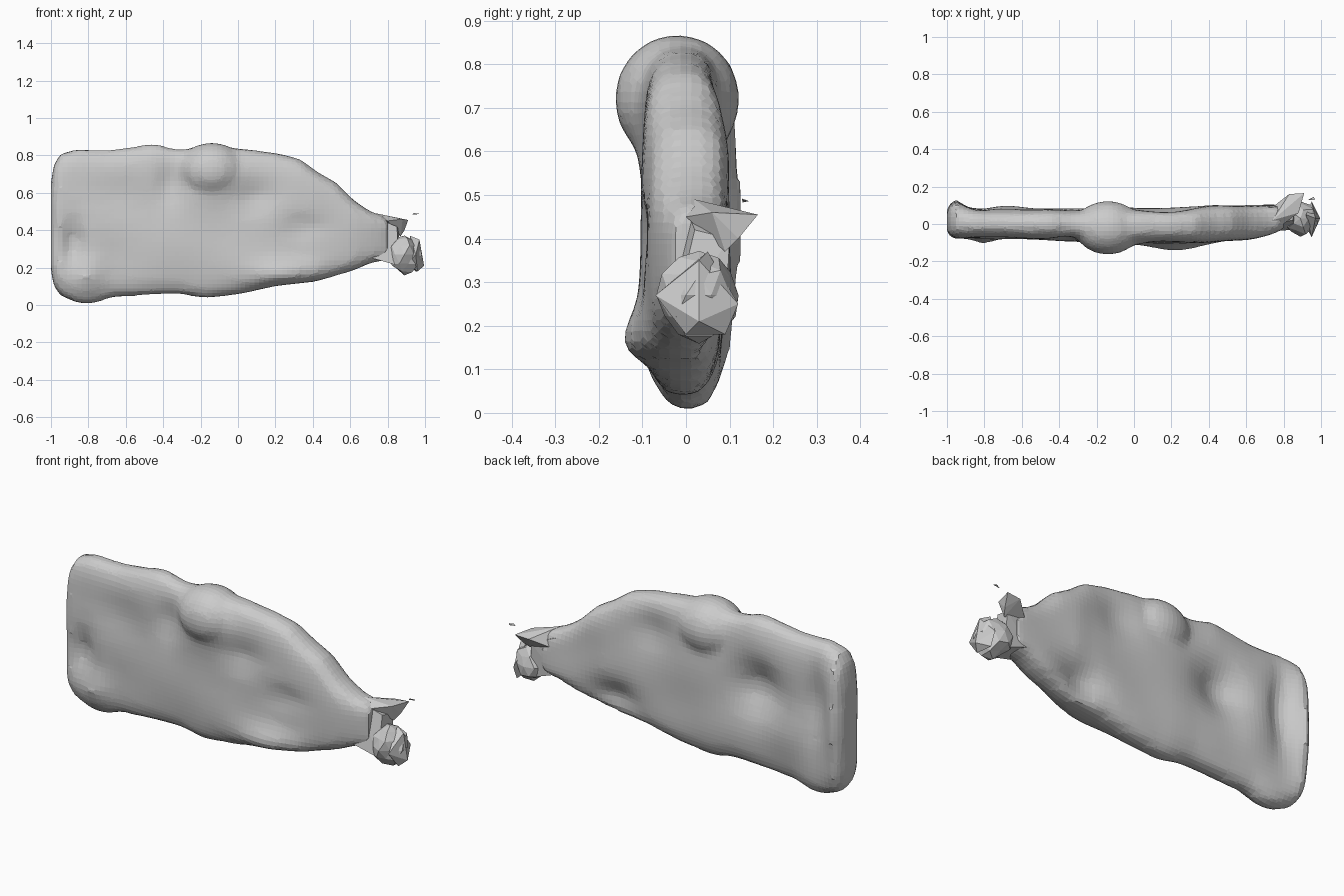
import bpy, bmesh, math, random
from mathutils import Vector

random.seed(4)


def finish(name, bm):
    bmesh.ops.recalc_face_normals(bm, faces=bm.faces)
    me = bpy.data.meshes.new(name)
    bm.to_mesh(me)
    bm.free()
    ob = bpy.data.objects.new(name, me)
    bpy.context.collection.objects.link(ob)
    return ob


# Body outline stations: x, bottom z, top z, front y, back y
STATIONS = [
    (-1.0, 0.18, 0.66, -0.05, 0.06), (-0.985, 0.10, 0.75, -0.07, 0.085),
    (-0.95, 0.05, 0.81, -0.08, 0.10), (-0.87, 0.012, 0.835, -0.08, 0.09),
    (-0.79, 0.0, 0.83, -0.08, 0.085), (-0.68, 0.04, 0.83, -0.08, 0.085),
    (-0.45, 0.055, 0.865, -0.085, 0.085), (-0.32, 0.06, 0.83, -0.09, 0.08),
    (-0.18, 0.035, 0.85, -0.10, 0.085), (0.0, 0.055, 0.84, -0.105, 0.085),
    (0.2, 0.10, 0.815, -0.105, 0.085), (0.33, 0.115, 0.785, -0.10, 0.09),
    (0.42, 0.125, 0.715, -0.10, 0.10), (0.52, 0.155, 0.66, -0.09, 0.10),
    (0.62, 0.185, 0.56, -0.08, 0.10), (0.71, 0.225, 0.50, -0.06, 0.10),
    (0.80, 0.24, 0.47, -0.03, 0.10),
]
# Dents and swellings: side, x, z, spread x, spread z, depth
BUMPS = [
    (-1, 0.25, 0.14, 0.17, 0.08, 0.08), (-1, -0.88, 0.33, 0.05, 0.11, -0.05),
    (-1, -0.80, 0.15, 0.07, 0.08, 0.03), (-1, -0.36, 0.65, 0.07, 0.10, -0.035),
    (-1, 0.10, 0.58, 0.12, 0.08, -0.03), (-1, 0.35, 0.42, 0.12, 0.05, -0.02),
    (-1, -0.10, 0.70, 0.14, 0.09, 0.03), (-1, -0.65, 0.60, 0.15, 0.12, -0.015),
    (1, -0.48, 0.50, 0.13, 0.13, -0.08), (1, -0.66, 0.30, 0.10, 0.12, 0.01),
    (1, -0.96, 0.45, 0.05, 0.35, 0.03), (1, -0.83, 0.50, 0.05, 0.20, -0.04),
    (1, 0.38, 0.22, 0.12, 0.08, -0.06), (1, 0.15, 0.65, 0.12, 0.10, -0.03),
]


def station(x):
    for a, b in zip(STATIONS, STATIONS[1:]):
        if x <= b[0]:
            f = (x - a[0]) / (b[0] - a[0])
            return [p + (q - p) * f for p, q in zip(a, b)]
    return STATIONS[-1]


def surface_point(s, t, side):
    x, z0, z1, yf, yb = s
    z = (z0 + z1) / 2 + t * (z1 - z0) / 2
    w = max(0.0, 1 - abs(t) ** 5.5) ** 0.4
    push = sum(d * math.exp(-((x - bx) / sx) ** 2 - ((z - bz) / sz) ** 2)
               for sd, bx, bz, sx, sz, d in BUMPS if sd == side)
    push += 0.005 * math.sin(9 * x + 5 * z) * math.sin(13 * z - 4 * x + side)
    mid = (yf + yb) / 2
    half = (yb - yf) / 2 + push
    return Vector((x, mid + side * half * w, z))


# Flattened sack body, lofted through the stations
bm = bmesh.new()
N = 18
xs = sorted({-1.0, -0.993, -0.985, -0.968} | {-0.95 + 1.75 * i / 38 for i in range(39)})
rings = []
for x in xs:
    s = station(x)
    ts = [math.sin(math.pi * (i / N - 0.5)) for i in range(N + 1)]
    pts = [surface_point(s, t, -1) for t in ts]
    pts += [surface_point(s, t, 1) for t in reversed(ts[1:-1])]
    rings.append([bm.verts.new(p) for p in pts])
for a, b in zip(rings, rings[1:]):
    for i in range(len(a)):
        j = (i + 1) % len(a)
        bm.faces.new((a[i], a[j], b[j], b[i]))
bm.faces.new(rings[0])
bm.faces.new(rings[-1])
body = finish("sack_body", bm)


def lump(name, centre, radii, detail, jitter):
    bm = bmesh.new()
    bmesh.ops.create_icosphere(bm, subdivisions=detail, radius=1)
    for v in bm.verts:
        k = 1 + random.uniform(-jitter, jitter)
        v.co = Vector(centre) + Vector(c * r * k for c, r in zip(v.co, radii))
    return finish(name, bm)


def shard(name, points):
    bm = bmesh.new()
    for p in points:
        bm.verts.new(p)
    bmesh.ops.convex_hull(bm, input=bm.verts)
    return finish(name, bm)


# Rounded knob swelling out of the top edge, melted into the body
knob = lump("top_knob", (-0.14, -0.02, 0.72), (0.18, 0.145, 0.15), 3, 0.0)
bpy.ops.object.select_all(action='DESELECT')
knob.select_set(True)
body.select_set(True)
bpy.context.view_layer.objects.active = body
bpy.ops.object.join()
remesh = body.modifiers.new("merge", 'REMESH')
remesh.mode = 'VOXEL'
remesh.voxel_size = 0.025
soften = body.modifiers.new("soften", 'SMOOTH')
soften.factor = 0.5
soften.iterations = 3

# Crumpled tied end
lump("tail_knot", (0.89, 0.03, 0.27), (0.09, 0.09, 0.10), 2, 0.12)
shard("tail_neck", [(0.72, -0.04, 0.25), (0.72, 0.09, 0.26), (0.72, 0.0, 0.47),
                    (0.72, 0.09, 0.46), (0.86, -0.03, 0.21), (0.86, 0.09, 0.21),
                    (0.85, 0.02, 0.42), (0.86, 0.10, 0.40)])
shard("tail_fin", [(0.74, 0.02, 0.49), (0.74, 0.09, 0.40), (0.80, 0.00, 0.45),
                   (0.83, 0.16, 0.45), (0.91, 0.165, 0.455), (0.88, 0.06, 0.46),
                   (0.87, 0.09, 0.37), (0.89, 0.12, 0.40)])
shard("tail_tip", [(0.91, 0.00, 0.22), (0.995, 0.03, 0.21), (0.97, 0.03, 0.35),
                   (0.95, -0.07, 0.27), (0.95, 0.12, 0.25), (0.92, 0.05, 0.37),
                   (0.96, 0.0, 0.18), (0.95, 0.09, 0.18)])
# Loose sliver above the tail
shard("tail_sliver", [(0.93, 0.13, 0.483), (0.97, 0.13, 0.488),
                      (0.96, 0.145, 0.486), (0.94, 0.128, 0.492)])
